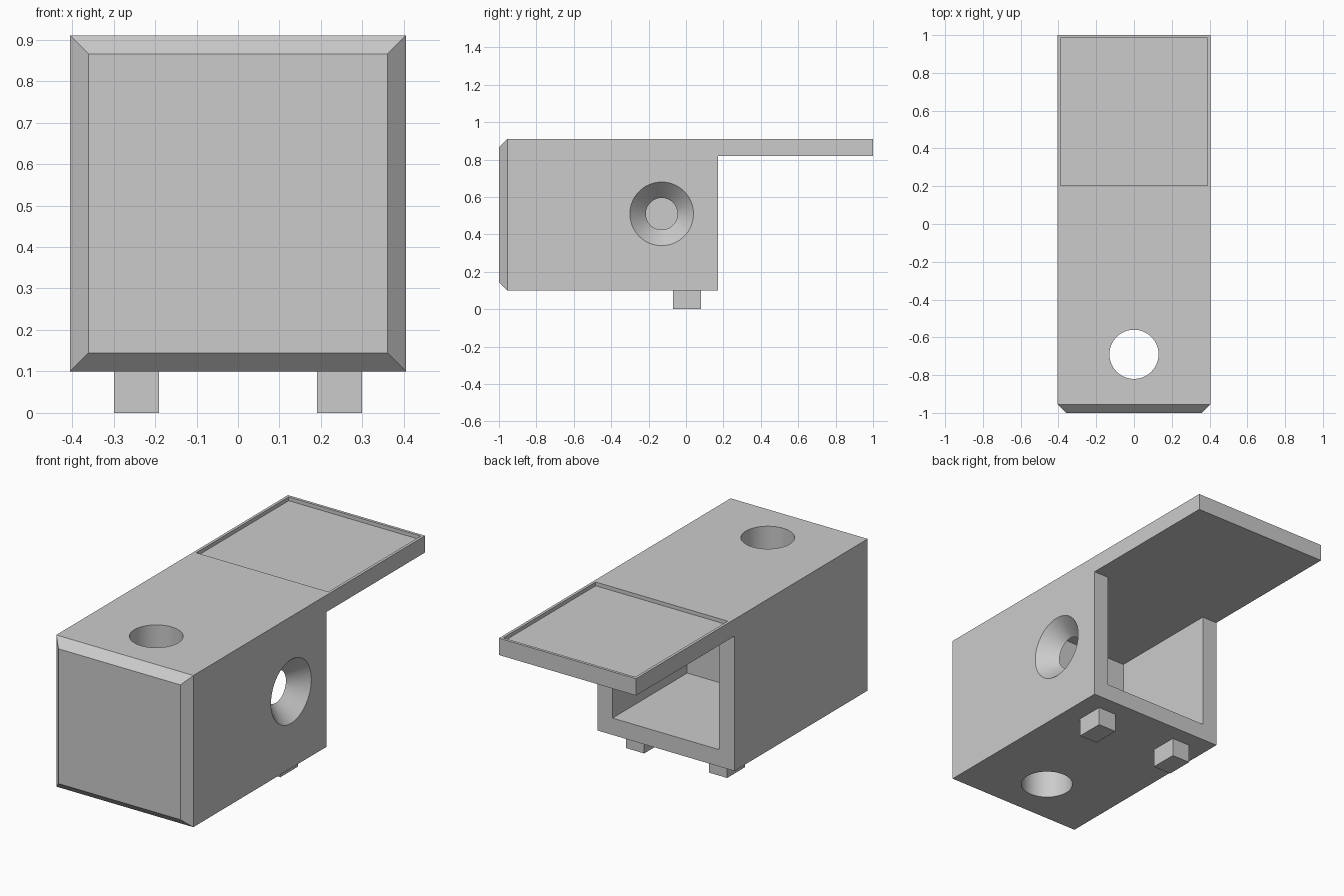
import bpy, bmesh, math
from mathutils import Matrix

if "Cube" in bpy.data.objects:
    bpy.data.objects.remove(bpy.data.objects["Cube"], do_unlink=True)

grey = bpy.data.materials.new("light_grey")
grey.use_nodes = True
COLOUR = (0.6, 0.6, 0.6, 1)
grey.diffuse_color = COLOUR
grey.node_tree.nodes["Principled BSDF"].inputs["Base Color"].default_value = COLOUR


def finish(name, bm):
    bmesh.ops.recalc_face_normals(bm, faces=bm.faces)
    mesh = bpy.data.meshes.new(name)
    bm.to_mesh(mesh)
    bm.free()
    mesh.materials.append(grey)
    obj = bpy.data.objects.new(name, mesh)
    bpy.context.collection.objects.link(obj)
    return obj


def box(name, lo, hi):
    bm = bmesh.new()
    bmesh.ops.create_cube(bm, size=1)
    for v in bm.verts:
        v.co = [h if c > 0 else l for c, l, h in zip(v.co, lo, hi)]
    return finish(name, bm)


def cone(name, r1, r2, depth, matrix):
    bm = bmesh.new()
    bmesh.ops.create_cone(bm, cap_ends=True, segments=64, radius1=r1,
                          radius2=r2, depth=depth, matrix=matrix)
    return finish(name, bm)


def cut(target, cutter):
    cutter.hide_render = True
    mod = target.modifiers.new(cutter.name, 'BOOLEAN')
    mod.operation = 'DIFFERENCE'
    mod.solver = 'EXACT'
    mod.object = cutter
    bpy.ops.object.select_all(action='DESELECT')
    bpy.context.view_layer.objects.active = target
    target.select_set(True)
    bpy.ops.object.modifier_apply(modifier=mod.name)
    bpy.data.objects.remove(cutter, do_unlink=True)


W, BOTTOM, TOP, BACK, WALL = 0.405, 0.1, 0.91, 0.17, 0.09

# Housing and overhanging tray: side profile extruded across the width
bm = bmesh.new()
profile = [(-1, BOTTOM), (BACK, BOTTOM), (BACK, TOP - WALL),
           (1, TOP - WALL), (1, TOP), (-1, TOP)]
side = bm.faces.new([bm.verts.new((-W, y, z)) for y, z in profile])
ext = bmesh.ops.extrude_face_region(bm, geom=[side])
bmesh.ops.translate(bm, vec=(2 * W, 0, 0),
                    verts=[g for g in ext["geom"] if isinstance(g, bmesh.types.BMVert)])
bmesh.ops.recalc_face_normals(bm, faces=bm.faces)

# Chamfer around the front face
front = [e for e in bm.edges if all(v.co.y < -0.99 for v in e.verts)]
bmesh.ops.bevel(bm, geom=front, offset=0.045, segments=1, affect='EDGES')
housing = finish("housing", bm)

# Rear cavity, shallow tray recess, vertical bore, countersunk side hole
cut(housing, box("cavity_cutter", (WALL - W, -0.46, BOTTOM + WALL),
                 (W - WALL, 0.3, TOP - WALL)))
cut(housing, box("recess_cutter", (-0.39, 0.205, TOP - 0.02), (0.39, 0.985, 1)))
cut(housing, cone("bore_cutter", 0.13, 0.13, 2, Matrix.Translation((0, -0.69, 0.5))))
cut(housing, cone("countersink_cutter", 0.066, 0.189, 0.13,
                  Matrix.Translation((0.36, -0.13, 0.51))
                  @ Matrix.Rotation(math.pi / 2, 4, 'Y')))
bpy.ops.object.shade_smooth_by_angle(angle=math.radians(25))

# Feet
for name, x in (("left_foot", 0.245), ("right_foot", -0.245)):
    box(name, (x - 0.054, -0.07, 0), (x + 0.054, 0.08, BOTTOM))
